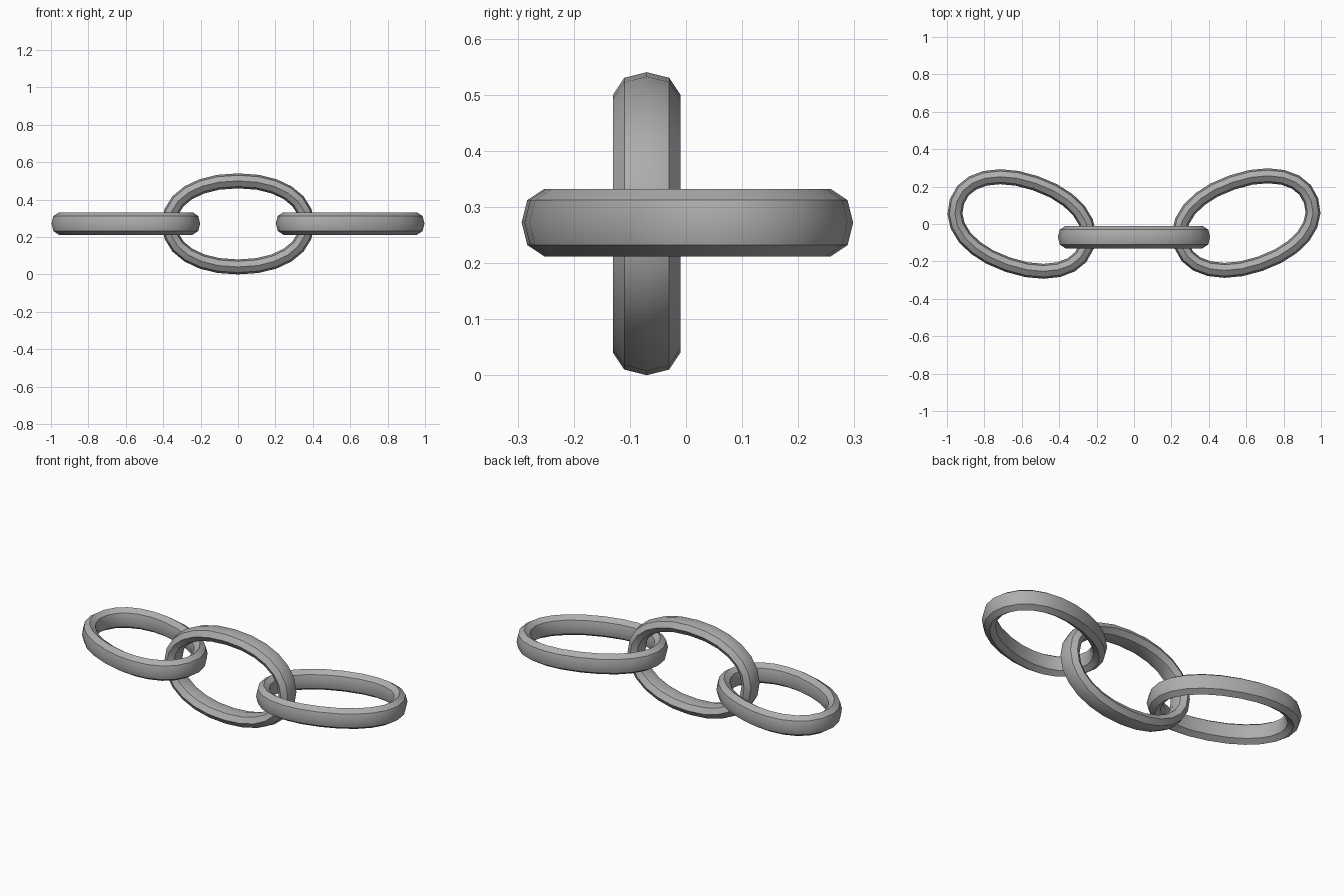
import bpy
import bmesh
import math
from mathutils import Matrix

cube = bpy.data.objects.get("Cube")
if cube:
    bpy.data.objects.remove(cube, do_unlink=True)

# Plain steel colour
steel = bpy.data.materials.new("grey_steel")
steel.use_nodes = True
grey = (0.42, 0.42, 0.42, 1.0)
steel.diffuse_color = grey
bsdf = next(n for n in steel.node_tree.nodes if n.type == 'BSDF_PRINCIPLED')
bsdf.inputs["Base Color"].default_value = grey
bsdf.inputs["Roughness"].default_value = 0.6

HALF_LENGTH, HALF_WIDTH = 0.367, 0.23   # centreline of one link
POWER = 2.15                            # slightly fuller than an ellipse
SEGMENTS = 24
# Bar cross-section: (outward offset, offset across the link)
SECTION = [(0.04, 0), (0.03, 0.04), (0, 0.06), (-0.03, 0.04),
           (-0.04, 0), (-0.03, -0.04), (0, -0.06), (0.03, -0.04)]


def signed_power(value, exponent):
    return math.copysign(abs(value) ** exponent, value)


def make_link(name, location, turn=0, upright=False):
    """Sweep the bar section around an oval lying in the local XY plane."""
    bm = bmesh.new()
    rings = []
    for i in range(SEGMENTS):
        angle = math.tau * i / SEGMENTS
        u = signed_power(math.cos(angle), 2 / POWER)
        v = signed_power(math.sin(angle), 2 / POWER)
        nx = signed_power(u, POWER - 1) / HALF_LENGTH
        ny = signed_power(v, POWER - 1) / HALF_WIDTH
        size = math.hypot(nx, ny)
        rings.append([bm.verts.new((HALF_LENGTH * u + out * nx / size,
                                    HALF_WIDTH * v + out * ny / size, across))
                      for out, across in SECTION])
    count = len(SECTION)
    for i, ring in enumerate(rings):
        following = rings[(i + 1) % SEGMENTS]
        for j in range(count):
            k = (j + 1) % count
            bm.faces.new((ring[j], following[j], following[k], ring[k]))
    tilt = Matrix.Rotation(math.radians(90 if upright else 0), 4, 'X')
    spin = Matrix.Rotation(math.radians(turn), 4, 'Z')
    bm.transform(spin @ tilt)
    bmesh.ops.recalc_face_normals(bm, faces=bm.faces)
    mesh = bpy.data.meshes.new(name)
    bm.to_mesh(mesh)
    bm.free()
    mesh.materials.append(steel)
    link = bpy.data.objects.new(name, mesh)
    link.location = location
    bpy.context.collection.objects.link(link)
    bpy.ops.object.select_all(action='DESELECT')
    link.select_set(True)
    bpy.context.view_layer.objects.active = link
    bpy.ops.object.shade_smooth_by_angle(angle=math.radians(30))


# Upright middle link with a flat link hooked through each end
make_link("middle_link", (0, -0.07, 0.27), upright=True)
make_link("right_link", (-0.6, 0, 0.272), turn=-19)
make_link("left_link", (0.6, 0.005, 0.272), turn=19)
